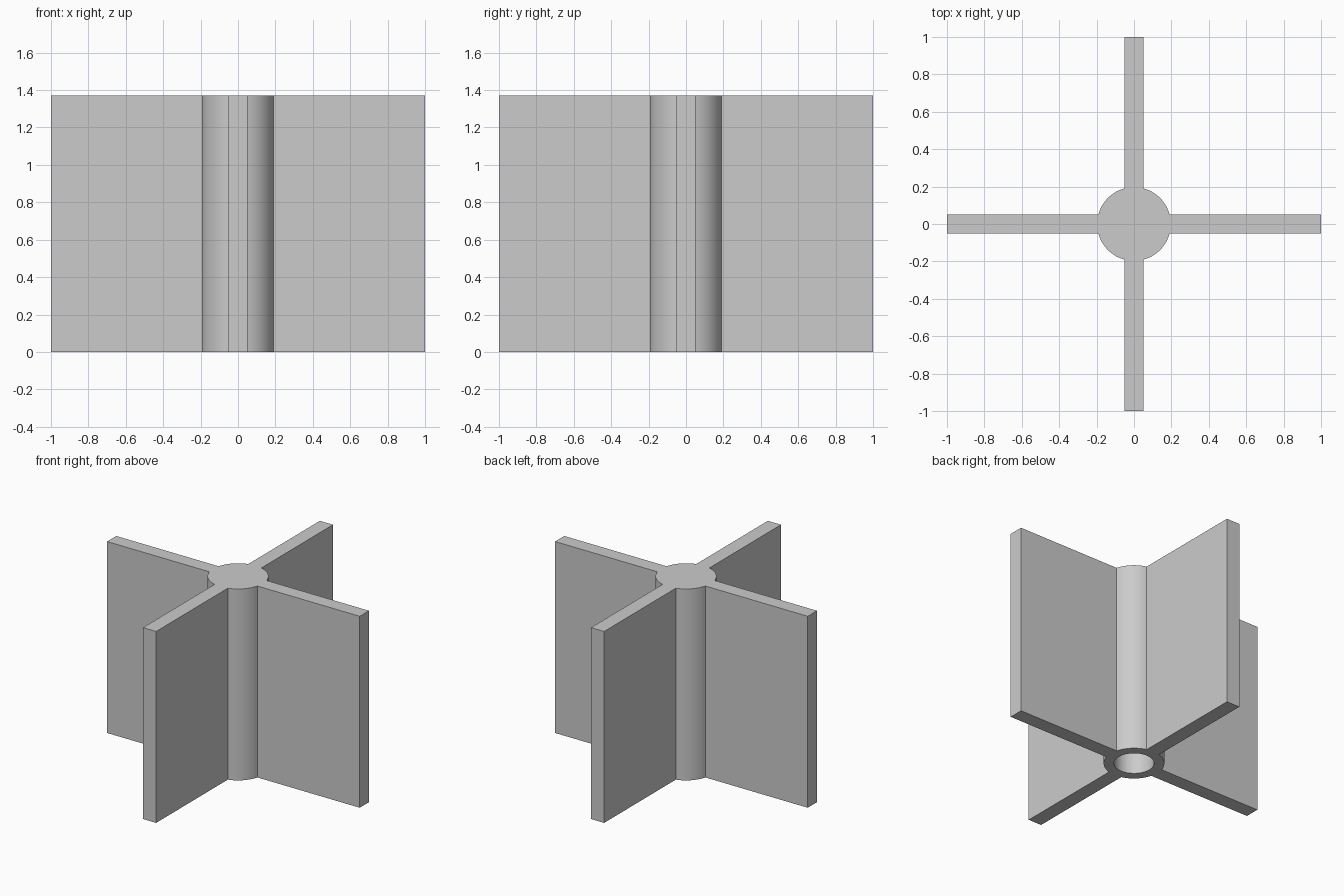
import bpy, bmesh, math
from mathutils import Vector, Matrix

cube = bpy.data.objects.get("Cube")
if cube:
    bpy.data.objects.remove(cube, do_unlink=True)

HEIGHT, REACH, HALF = 1.37, 1.0, 0.052
HUB_R, BORE_R, BORE_DEPTH = 0.197, 0.13, 1.27
ARC_STEPS, BORE_STEPS = 12, 48


def ring(bm, points, z):
    return [bm.verts.new((p.x, p.y, z)) for p in points]


def wall(bm, low, high):
    for i in range(len(low)):
        j = (i + 1) % len(low)
        bm.faces.new((low[i], low[j], high[j], high[i]))


# Cross outline: blade tip then hub arc, repeated for each quarter
start = math.asin(HALF / HUB_R)
sweep = math.pi / 2 - 2 * start
quarter = [Vector((REACH, -HALF)), Vector((REACH, HALF))]
for i in range(ARC_STEPS + 1):
    a = start + sweep * i / ARC_STEPS
    quarter.append(Vector((math.cos(a), math.sin(a))) * HUB_R)
outline = [Matrix.Rotation(k * math.pi / 2, 2) @ p for k in range(4) for p in quarter]
circle = [Vector((math.cos(a), math.sin(a))) * BORE_R
          for a in (math.tau * i / BORE_STEPS for i in range(BORE_STEPS))]

# Outer walls and closed top
bm = bmesh.new()
bottom, top = ring(bm, outline, 0), ring(bm, outline, HEIGHT)
wall(bm, bottom, top)
bm.faces.new(top)

# Blind bore in the underside of the hub
mouth, end = ring(bm, circle, 0), ring(bm, circle, BORE_DEPTH)
wall(bm, mouth, end)
bm.faces.new(end)

# Underside around the bore
rim = [e for e in bm.edges if e.is_boundary]
bmesh.ops.triangle_fill(bm, edges=rim, use_beauty=True, normal=(0, 0, -1))
bmesh.ops.recalc_face_normals(bm, faces=bm.faces[:])

mesh = bpy.data.meshes.new("finned_hub")
bm.to_mesh(mesh)
bm.free()
hub = bpy.data.objects.new("finned_hub", mesh)
bpy.context.collection.objects.link(hub)

# Plain grey finish
grey = bpy.data.materials.new("light_grey")
grey.use_nodes = True
color = (0.6, 0.6, 0.6, 1)
grey.diffuse_color = color
grey.node_tree.nodes["Principled BSDF"].inputs["Base Color"].default_value = color
mesh.materials.append(grey)

bpy.ops.object.select_all(action="DESELECT")
hub.select_set(True)
bpy.context.view_layer.objects.active = hub
bpy.ops.object.shade_smooth_by_angle(angle=math.radians(30))
